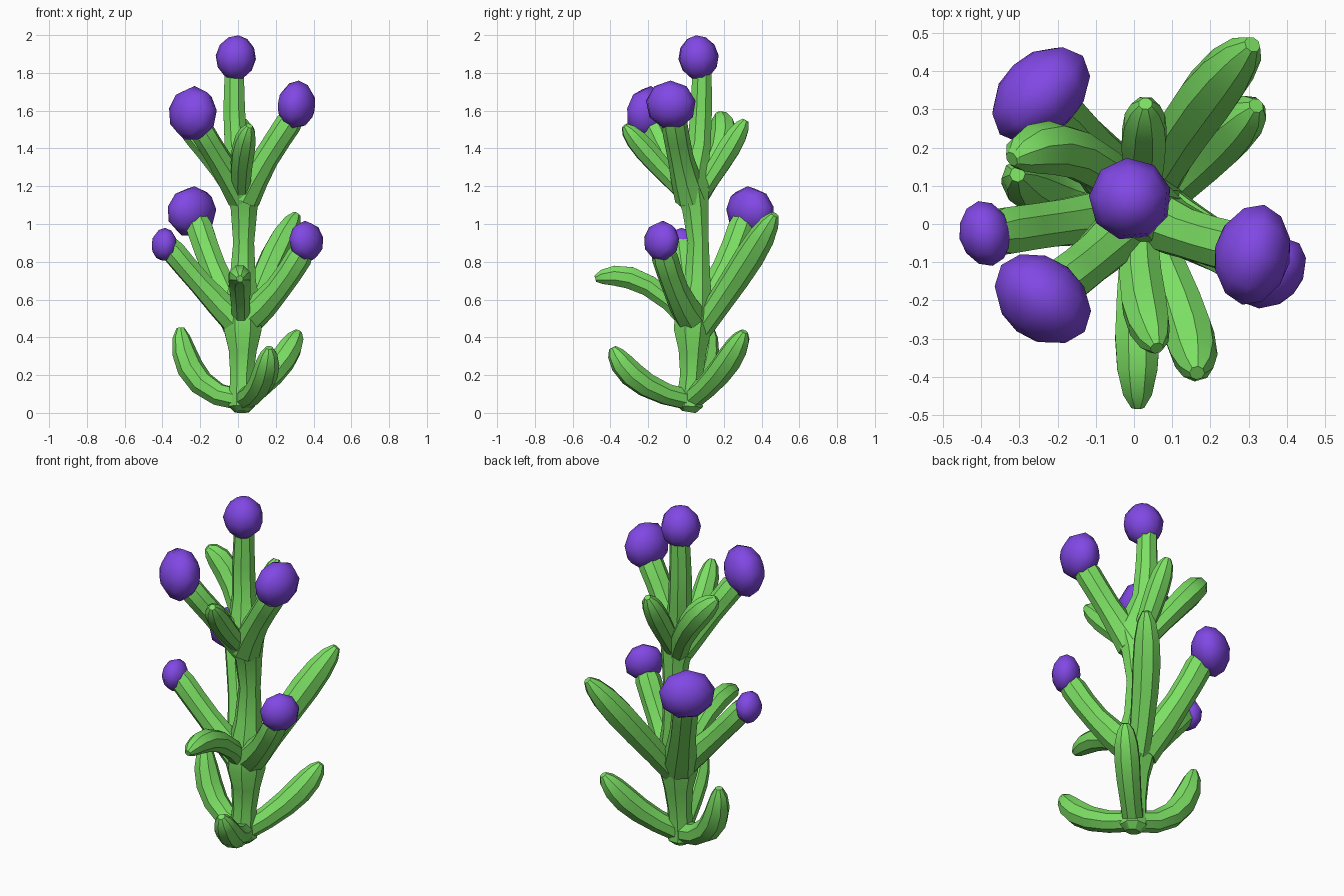
import bpy, bmesh, math
from mathutils import Vector

cube = bpy.data.objects.get("Cube")
if cube:
    bpy.data.objects.remove(cube, do_unlink=True)


def make_material(name, colour):
    mat = bpy.data.materials.new(name)
    mat.use_nodes = True
    mat.diffuse_color = colour
    mat.node_tree.nodes["Principled BSDF"].inputs["Base Color"].default_value = colour
    return mat


green = make_material("leaf green", (0.2, 0.74, 0.125, 1))
purple = make_material("flower purple", (0.22, 0.065, 0.78, 1))


def finish(bm, name, mat, angle):
    bmesh.ops.recalc_face_normals(bm, faces=bm.faces)
    mesh = bpy.data.meshes.new(name)
    bm.to_mesh(mesh)
    bm.free()
    mesh.materials.append(mat)
    obj = bpy.data.objects.new(name, mesh)
    bpy.context.collection.objects.link(obj)
    bpy.ops.object.select_all(action="DESELECT")
    obj.select_set(True)
    bpy.context.view_layer.objects.active = obj
    bpy.ops.object.shade_smooth_by_angle(angle=math.radians(angle))
    return obj


def tube(name, points, radii, sides=8):
    """Faceted tube through the points, with one radius for each ring."""
    bm = bmesh.new()
    chord = points[-1] - points[0]
    ref = Vector((-chord.y, chord.x, 0))
    ref = ref.normalized() if ref.length > 0.1 else Vector((1, 0, 0))
    rings = []
    for i, (p, r) in enumerate(zip(points, radii)):
        along = points[min(i + 1, len(points) - 1)] - points[max(i - 1, 0)]
        along.normalize()
        side = (ref - along * ref.dot(along)).normalized()
        up = along.cross(side)
        ring = []
        for k in range(sides):
            a = math.tau * (k + 0.5) / sides
            ring.append(bm.verts.new(p + side * (r * math.cos(a)) + up * (r * math.sin(a))))
        rings.append(ring)
    for low, high in zip(rings, rings[1:]):
        for k in range(sides):
            n = (k + 1) % sides
            bm.faces.new((low[k], low[n], high[n], high[k]))
    bm.faces.new(rings[0])
    bm.faces.new(rings[-1])
    return finish(bm, name, green, 30)


def arc(start, middle, end, steps):
    """Smooth bend through the middle point, with rings closer near the tip."""
    a, m, b = Vector(start), Vector(middle), Vector(end)
    c = m * 2 - (a + b) / 2
    ts = [1 - (1 - i / steps) ** 1.5 for i in range(steps + 1)]
    return [a.lerp(c, t).lerp(c.lerp(b, t), t) for t in ts]


LEAF = (0.85, 0.9, 1.0, 1.05, 0.95, 0.68, 0.3)
STALK = (1.3, 1.12, 0.98, 0.98, 1.0, 0.8)


def leaf(name, start, middle, end, width):
    pts = arc(start, middle, end, len(LEAF) - 1)
    tube(name, pts, [width * s for s in LEAF])


def stalk(name, start, middle, end, width):
    tube(name, arc(start, middle, end, len(STALK) - 1), [width * s for s in STALK])


def flower(name, centre, axis, wide, tall, depth):
    """Faceted bud, flattened along the way it faces and pinched to blunt points."""
    bm = bmesh.new()
    bmesh.ops.create_uvsphere(bm, u_segments=9, v_segments=6, radius=1)
    turn = Vector(axis).to_track_quat("Z", "Y")
    for v in bm.verts:
        pinch = 0.85 + 0.15 * math.hypot(v.co.x, v.co.y)
        local = Vector((v.co.x * wide * pinch, v.co.y * tall * pinch, v.co.z * depth))
        v.co = Vector(centre) + turn @ local
    finish(bm, name, purple, 50)


# main stem, swelling where the branches leave it
stem = [(0.02, 0.015, 0.005, 0.04), (0.02, 0.02, 0.035, 0.075), (0.02, 0.02, 0.09, 0.072),
        (0.02, 0.03, 0.2, 0.066), (0.025, 0.035, 0.33, 0.08), (0.025, 0.035, 0.44, 0.108),
        (0.025, 0.045, 0.54, 0.108), (0.025, 0.06, 0.7, 0.075), (0.03, 0.065, 0.9, 0.06),
        (0.032, 0.05, 1.08, 0.076), (0.03, 0.025, 1.2, 0.104), (0.01, 0.04, 1.3, 0.085),
        (-0.01, 0.07, 1.42, 0.066), (-0.02, 0.08, 1.6, 0.062), (-0.02, 0.085, 1.8, 0.055)]
tube("main_stem", [Vector(s[:3]) for s in stem], [s[3] for s in stem])

# lower leaves
leaf("low_right_leaf", (0.03, 0.02, 0.065), (-0.21, 0.08, 0.175), (-0.305, 0.13, 0.45), 0.068)
leaf("low_left_leaf", (0.02, 0.02, 0.065), (0.195, 0.185, 0.225), (0.32, 0.31, 0.43), 0.068)
leaf("low_front_leaf", (0.02, 0.03, 0.065), (0.125, -0.23, 0.16), (0.165, -0.39, 0.345), 0.066)

# middle leaves
leaf("mid_front_leaf", (0.02, 0.05, 0.44), (0.01, -0.22, 0.685), (0.01, -0.48, 0.71), 0.06)
leaf("mid_back_leaf", (0.03, 0.06, 0.42), (0.155, 0.28, 0.74), (0.31, 0.47, 1.05), 0.075)

# upper leaves
leaf("top_front_leaf", (0.02, 0.04, 1.12), (0.02, -0.16, 1.33), (0.06, -0.325, 1.52), 0.06)
leaf("top_back_leaf", (0.02, 0.05, 1.12), (0.025, 0.19, 1.34), (0.03, 0.315, 1.55), 0.06)
leaf("top_right_leaf", (0.01, 0.06, 1.14), (-0.17, 0.19, 1.41), (-0.32, 0.17, 1.58), 0.068)

# flower stalks
stalk("mid_right_stalk", (0.01, 0.03, 0.47), (-0.18, 0.005, 0.665), (-0.38, -0.025, 0.9), 0.066)
stalk("mid_left_stalk", (0.04, 0.04, 0.49), (0.2, -0.05, 0.645), (0.35, -0.125, 0.87), 0.07)
stalk("mid_back_stalk", (0, 0.06, 0.48), (-0.12, 0.2, 0.745), (-0.22, 0.31, 1.03), 0.074)
stalk("top_right_stalk", (0.02, 0.03, 1.15), (-0.095, -0.08, 1.335), (-0.215, -0.175, 1.53), 0.067)
stalk("top_left_stalk", (0.03, 0.03, 1.14), (0.14, -0.025, 1.335), (0.3, -0.07, 1.58), 0.07)

# flowers
flower("crown_flower", (-0.01, 0.065, 1.88), (0.1, -0.1, 1), 0.109, 0.109, 0.12)
flower("top_right_flower", (-0.24, -0.197, 1.585), (-0.6, -0.75, 0.1), 0.142, 0.146, 0.108)
flower("top_left_flower", (0.31, -0.08, 1.63), (1, -0.22, -0.1), 0.136, 0.13, 0.1)
flower("mid_back_flower", (-0.245, 0.34, 1.065), (-0.68, 0.72, 0.15), 0.152, 0.136, 0.105)
flower("mid_right_flower", (-0.39, -0.025, 0.89), (-1, -0.22, 0.05), 0.088, 0.09, 0.068)
flower("mid_left_flower", (0.362, -0.13, 0.91), (0.7, -0.65, 0.1), 0.108, 0.108, 0.077)
